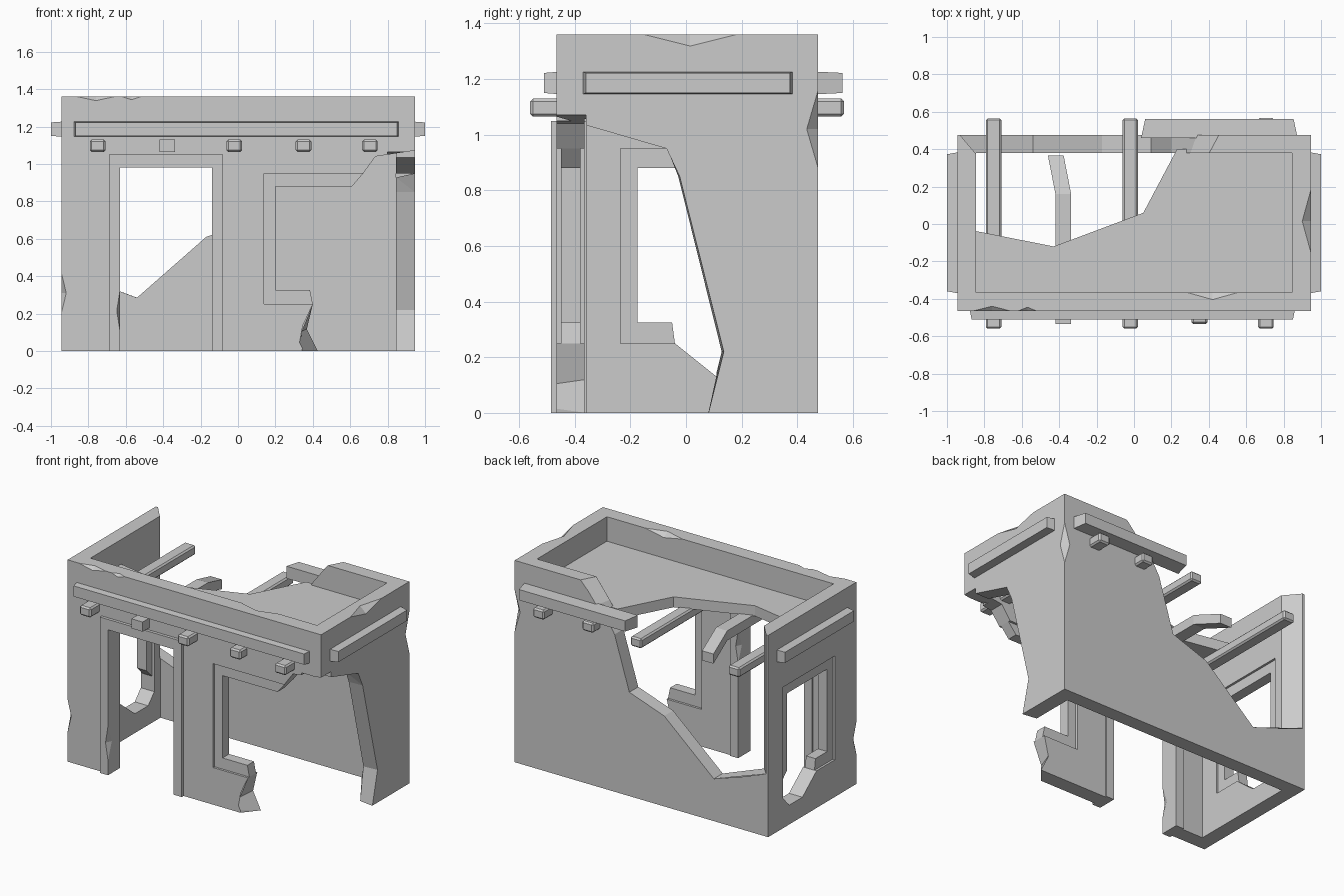
import bpy, bmesh
from mathutils import Vector as V

if "Cube" in bpy.data.objects:
    bpy.data.objects.remove(bpy.data.objects["Cube"])


def finish(name, bm):
    bmesh.ops.recalc_face_normals(bm, faces=bm.faces)
    me = bpy.data.meshes.new(name)
    bm.to_mesh(me)
    bm.free()
    ob = bpy.data.objects.new(name, me)
    bpy.context.collection.objects.link(ob)
    return ob


def loft(name, axis, d0, d1, a, b=None):
    """Solid between outline a at depth d0 and outline b at depth d1 along an axis."""
    b = b or a
    place = {'x': lambda p, d: (d, p[0], p[1]),
             'y': lambda p, d: (p[0], d, p[1]),
             'z': lambda p, d: (p[0], p[1], d)}[axis]
    bm = bmesh.new()
    r0 = [bm.verts.new(place(p, d0)) for p in a]
    r1 = [bm.verts.new(place(p, d1)) for p in b]
    bm.faces.new(r0)
    bm.faces.new(r1)
    n = len(a)
    for i in range(n):
        j = (i + 1) % n
        bm.faces.new((r0[i], r0[j], r1[j], r1[i]))
    return finish(name, bm)


def rect(u0, u1, v0, v1):
    return [(u0, v0), (u1, v0), (u1, v1), (u0, v1)]


def chip(a, b, n1, n2, d1, d2):
    """Wedge that nicks edge a-b: d1 deep on the n1 face, d2 deep on the n2 face."""
    a, b, n1, n2 = V(a), V(b), V(n1), V(n2)
    m, e = (a + b) / 2, 0.004
    bm = bmesh.new()
    for p in (a, b, m - n2 * d1 + n1 * e, m - n1 * d2 + n2 * e, m + (n1 + n2) * 0.02):
        bm.verts.new(p)
    bmesh.ops.convex_hull(bm, input=bm.verts)
    return finish("chip_cutter", bm)


def apply(ob, mod):
    bpy.context.view_layer.objects.active = ob
    bpy.ops.object.modifier_apply(modifier=mod.name)


def cut(ob, *cutters):
    for c in cutters:
        c.hide_render = True
        m = ob.modifiers.new("cut", 'BOOLEAN')
        m.operation, m.solver, m.object = 'DIFFERENCE', 'EXACT', c
        apply(ob, m)
        bpy.data.objects.remove(c)


def bevel(ob, w):
    m = ob.modifiers.new("bevel", 'BEVEL')
    m.width, m.segments = w, 1
    apply(ob, m)


# Four walls with parapet, as one hollow shell
walls = loft("walls", 'z', 0, 1.36, rect(-.945, .945, -.465, .475))
cut(walls, loft("hollow", 'z', -.1, 1.5, rect(-.845, .845, -.365, .38)))

# Door opening, and front window merged with the collapsed corner
cut(walls, loft("door_cut", 'y', -.6, -.3, rect(-.67, -.1, -.1, 1.02)))
front = [(.14, .25), (.14, .95), (.67, .95), (.735, 1.04), (1.1, 1.095), (1.1, -.1)]
cut(walls, loft("front_cut", 'y', -.5, -.36,
                front + [(.31, -.1), (.315, .02), (.33, .1), (.4, .25)],
                front + [(.47, -.1), (.43, 0), (.37, .12), (.4, .25)]))
# Collapsed front part of the right wall
cut(walls, loft("right_cut", 'x', .8, 1.0,
                [(-.6, 1.1), (-.465, 1.065), (-.07, .95), (-.03, .85), (.125, .22), (.09, -.1), (-.6, -.1)],
                [(-.6, 1.1), (-.465, 1.065), (-.07, .95), (-.02, .85), (.14, .22), (.06, -.1), (-.6, -.1)]))
# Left window with broken sill
cut(walls, loft("left_cut", 'x', -1.0, -.8,
                [(-.235, .95), (-.235, .25), (-.04, .25), (.11, .13), (.25, .13), (.315, .2), (.315, .95)]))
# Large breach in the back wall
breach = [(.2, 1.06), (.09, .70), (-.17, .61), (-.54, .285)]
cut(walls, loft("back_cut", 'y', .375, .6,
                [(.42, 1.45), (.40, 1.36), (.3, 1.23)] + breach + [(-.845, .40), (-.845, 1.45)],
                [(.58, 1.45), (.52, 1.36), (.38, 1.21)] + breach + [(-1.036, .45), (-1.036, 1.45)]))
# Nicks along wall edges
X, Y, Z = V((1, 0, 0)), V((0, 1, 0)), V((0, 0, 1))
cut(walls,
    chip((.945, -.15, 1.36), (.945, .18, 1.36), X, Z, .045, .05),
    chip((-.86, -.465, 1.36), (-.66, -.465, 1.36), -Y, Z, .025, .03),
    chip((-.62, -.465, 1.36), (-.52, -.465, 1.36), -Y, Z, .02, .025),
    chip((.28, -.365, 1.36), (.56, -.365, 1.36), Y, Z, .03, .045),
    chip((-.945, -.465, .2), (-.945, -.465, .42), -X, -Y, .04, .03),
    chip((.945, .475, .88), (.945, .475, 1.16), X, Y, .045, .045))

# Door frame
door = loft("door_frame", 'y', -.485, -.355,
            [(-.69, 0), (-.69, 1.05), (-.08, 1.05), (-.08, 0), (-.14, 0), (-.14, .98), (-.63, .98), (-.63, 0)])
cut(door,
    chip((-.63, -.485, .1), (-.63, -.485, .33), X, -Y, .05, .02),
    chip((-.14, -.355, .64), (-.14, -.355, .86), -X, Y, .05, .02),
    chip((-.42, -.355, .98), (-.27, -.355, .98), -Z, Y, .04, .02))

# Broken window frames, set back in the walls
loft("front_window_frame", 'y', -.45, -.38,
     [(.67, .95), (.14, .95), (.14, .25), (.40, .25), (.385, .325), (.2, .325), (.2, .88), (.61, .88)])
loft("left_window_frame", 'x', -.93, -.86,
     [(-.04, .25), (-.235, .25), (-.235, .95), (.315, .95), (.315, .3), (.255, .36), (.255, .88),
      (-.175, .88), (-.175, .325), (-.05, .325)])

# Broken roof slab
loft("roof_slab", 'z', 1.125, 1.195,
     [(-.86, -.38), (.86, -.38), (.86, .4), (.23, .4), (.05, .06), (-.43, -.12), (-.86, -.035)])

# Roof beams, poking through front and back
for x, y0, y1 in ((-.75, -.56, .565), (-.02, -.56, .565), (.35, -.535, .55), (.705, -.56, .568)):
    bevel(loft("roof_beam", 'y', y0, y1, rect(x - .042, x + .042, 1.065, 1.13)), .01)

# Snapped beam with sagging end
bm = bmesh.new()
rings = [[bm.verts.new((x + u, y, z + v)) for u, v in rect(-.042, .042, -.0325, .0325)]
         for x, y, z in ((-.378, -.535, 1.0975), (-.378, .16, 1.0975), (-.418, .365, 1.03))]
bm.faces.new(rings[0])
bm.faces.new(rings[-1])
for r, s in zip(rings, rings[1:]):
    for i in range(4):
        bm.faces.new((r[i], r[(i + 1) % 4], s[(i + 1) % 4], s[i]))
finish("snapped_beam", bm)


# Tapered ledges outside each wall
def ledge(name, axis, d0, d1, u0, u1, t=.012):
    loft(name, axis, d0, d1, rect(u0, u1, 1.145, 1.227), rect(u0 + t, u1 - t, 1.15, 1.222))


ledge("front_ledge", 'y', -.45, -.51, -.88, .862)
ledge("back_ledge", 'y', .46, .562, .038, .875, .022)
ledge("right_ledge", 'x', .93, 1.0, -.372, .385)
ledge("left_ledge", 'x', -.93, -1.0, -.372, .385)
